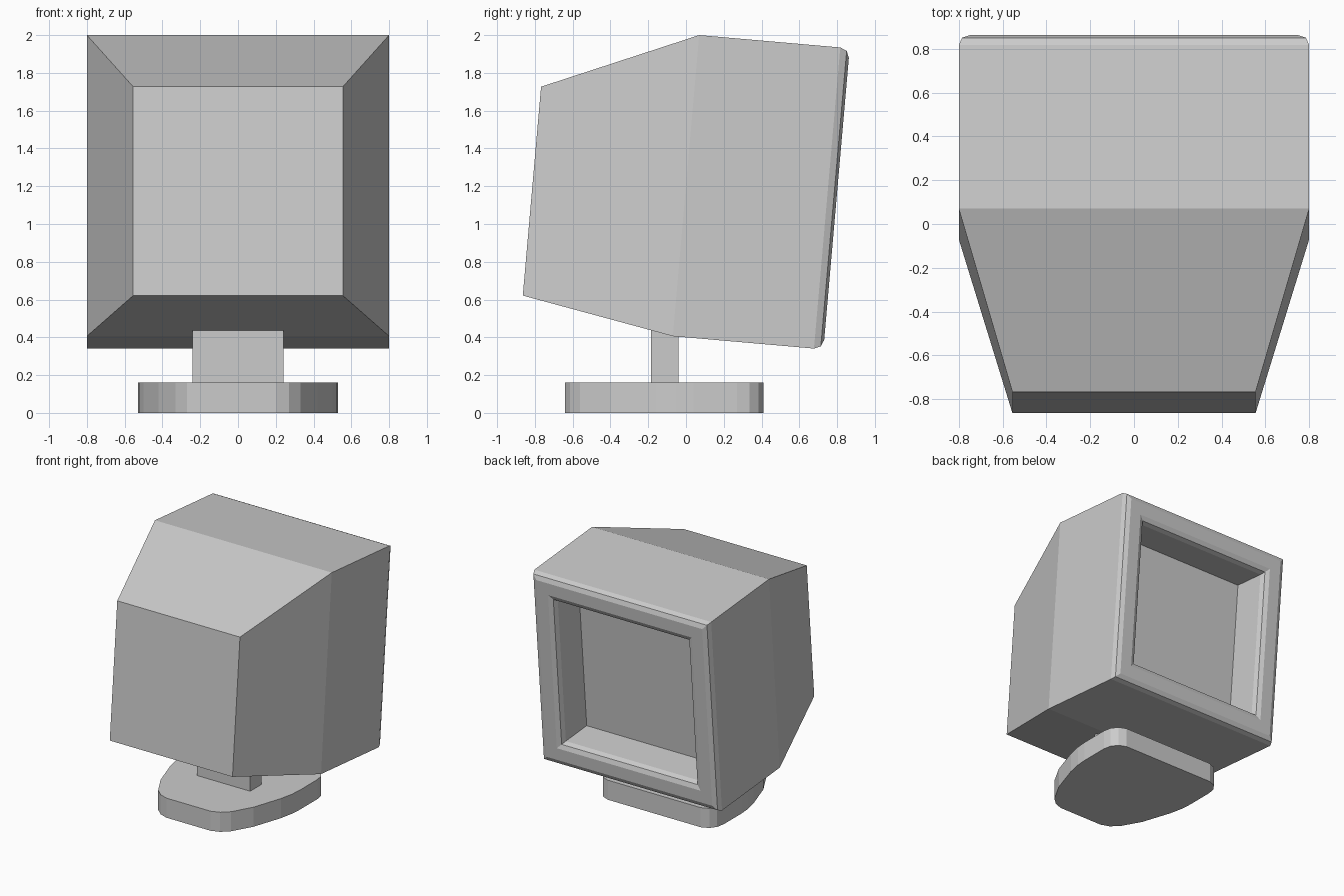
import bpy, bmesh, math
from mathutils import Matrix

if "Cube" in bpy.data.objects:
    bpy.data.objects.remove(bpy.data.objects["Cube"])


def loft(name, rings, matrix=Matrix.Identity(4)):
    """Skin a list of matching closed rings and cap both ends."""
    bm = bmesh.new()
    loops = [[bm.verts.new(p) for p in ring] for ring in rings]
    n = len(loops[0])
    for a, b in zip(loops, loops[1:]):
        for i in range(n):
            j = (i + 1) % n
            bm.faces.new((a[i], a[j], b[j], b[i]))
    bm.faces.new(loops[0])
    bm.faces.new(loops[-1])
    bmesh.ops.recalc_face_normals(bm, faces=bm.faces)
    mesh = bpy.data.meshes.new(name)
    bm.to_mesh(mesh)
    bm.free()
    obj = bpy.data.objects.new(name, mesh)
    obj.matrix_world = matrix
    bpy.context.collection.objects.link(obj)
    return obj


def square(y, half, dz=0.0):
    return [(sx * half, y, dz + sz * half)
            for sx, sz in ((-1, -1), (1, -1), (1, 1), (-1, 1))]


# Monitor housing: tapered rear, rounded bezel and recessed screen, tilted back
sections = [(-0.81, 0.555, -0.1), (0, 0.8),
            (0.75, 0.8), (0.785, 0.785), (0.80, 0.75),      # outer bezel edge
            (0.80, 0.65), (0.785, 0.615), (0.75, 0.60),     # inner bezel edge
            (0.48, 0.60)]                                   # screen
tilt = Matrix.Translation((0, 0, 1.203)) @ Matrix.Rotation(math.radians(-5), 4, 'X')
loft("monitor_housing", [square(*s) for s in sections], tilt)

# Neck: plain block running up into the housing
neck = [(-0.24, -0.185), (0.24, -0.185), (0.24, -0.04), (-0.24, -0.04)]
loft("neck", [[(x, y, z) for x, y in neck] for z in (0.15, 0.46)])

# Base: rounded plate narrowing towards the front, mirrored half outline
half = [(0.20, -0.64), (0.27, -0.615), (0.33, -0.56), (0.42, -0.40),
        (0.50, -0.16), (0.523, -0.05), (0.53, 0.04), (0.53, 0.27),
        (0.517, 0.335), (0.48, 0.385), (0.42, 0.41)]
outline = half + [(-x, y) for x, y in reversed(half)]
loft("base", [[(x, y, z) for x, y in outline] for z in (0, 0.16)])
